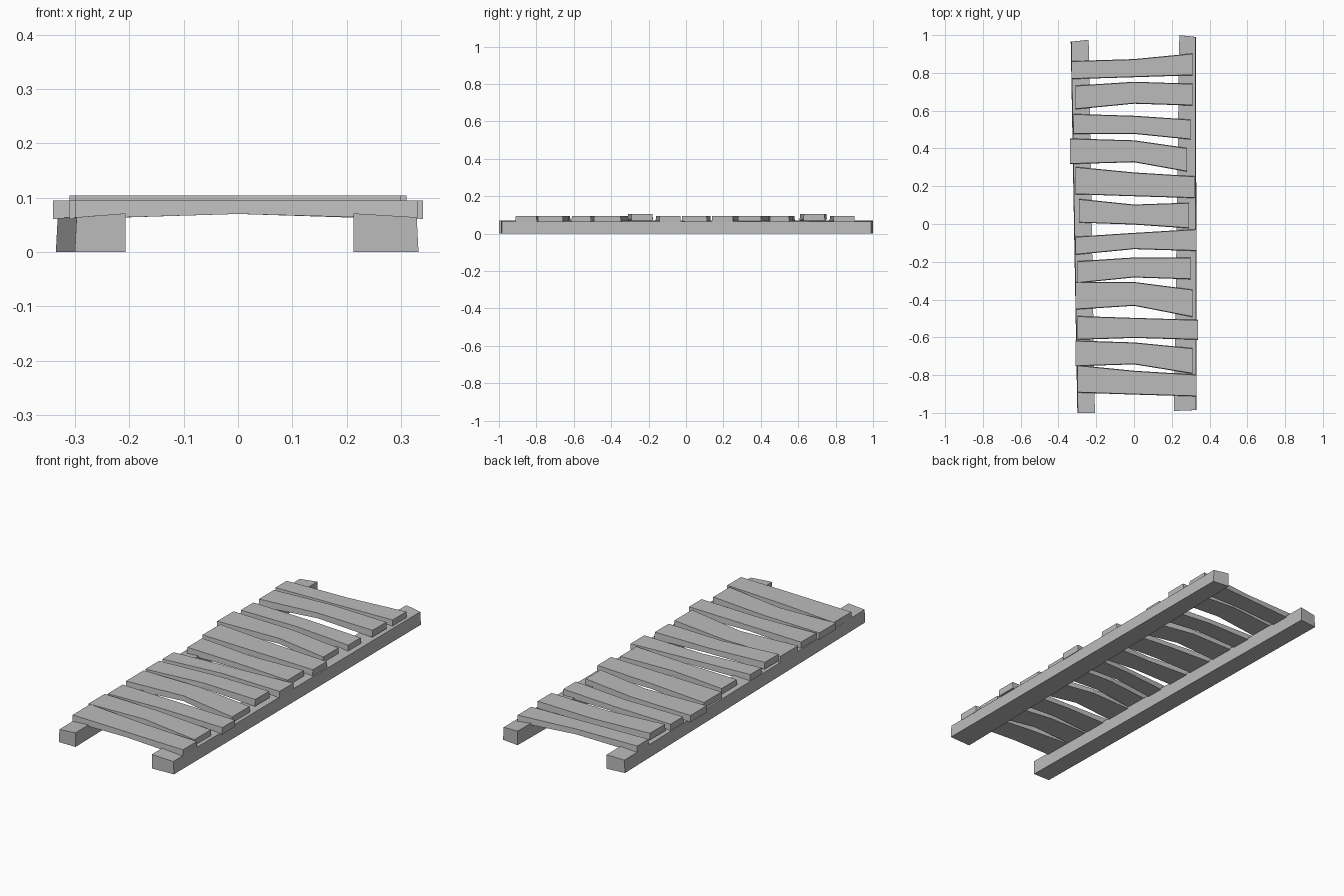
import bpy
import bmesh
from mathutils import Vector

default_cube = bpy.data.objects.get("Cube")
if default_cube:
    bpy.data.objects.remove(default_cube, do_unlink=True)

# One plain colour for all the timber
timber = bpy.data.materials.new("plain_grey")
timber.use_nodes = True
grey = (0.5, 0.5, 0.5, 1)
timber.diffuse_color = grey
timber.node_tree.nodes["Principled BSDF"].inputs["Base Color"].default_value = grey


def loft(name, sections):
    """Join four-cornered sections into one closed, flat-faced beam."""
    bm = bmesh.new()
    rings = [[bm.verts.new(Vector(corner)) for corner in section] for section in sections]
    for ring, following in zip(rings, rings[1:]):
        for i in range(4):
            j = (i + 1) % 4
            bm.faces.new((ring[i], ring[j], following[j], following[i]))
    bm.faces.new(rings[0])
    bm.faces.new(rings[-1])
    bmesh.ops.recalc_face_normals(bm, faces=bm.faces)
    mesh = bpy.data.meshes.new(name)
    bm.to_mesh(mesh)
    bm.free()
    mesh.materials.append(timber)
    beam = bpy.data.objects.new(name, mesh)
    bpy.context.collection.objects.link(beam)
    return beam


def rail_section(outer, inner, y_outer, y_inner):
    """Rail end: the top slopes down slightly towards the outside."""
    return [(outer, y_outer, 0), (inner, y_inner, 0),
            (inner, y_inner, 0.071), (outer * 0.99, y_outer, 0.064)]


def plank_section(x, front, back, top, thickness):
    """Plank cut: the underside is a touch wider than the top."""
    flare = 0.003
    return [(x, front - flare, top - thickness), (x, back + flare, top - thickness),
            (x, back, top), (x, front, top)]


# Two long rails, each slightly skewed
loft("right_rail", [rail_section(-0.30, -0.207, -1, -1),
                    rail_section(-0.335, -0.24, 0.965, 0.975)])
loft("left_rail", [rail_section(0.332, 0.212, -0.985, -0.99),
                   rail_section(0.328, 0.24, 0.99, 1)])

# Crooked planks, back to front, in hundredths:
# end positions, then front and back edges at right end, middle and left end
planks = [
    (-33, 31, (77, 86), (78, 87), (79, 90)),
    (-31, 31, (61, 73), (64, 75), (63, 74)),
    (-32, 30, (48, 58), (48, 57), (45, 55)),
    (-34, 28, (32, 45), (33, 44), (28, 40)),
    (-31, 32, (16, 30), (15, 27), (14, 25)),
    (-29, 29, (1, 13), (0, 10), (-2, 11)),
    (-31, 33, (-16, -7), (-13, -5), (-14, -3)),
    (-30, 30, (-31, -20), (-28, -18), (-29, -18)),
    (-31, 31, (-45, -31), (-43, -31), (-49, -35)),
    (-30, 34, (-61, -49), (-60, -50), (-61, -51)),
    (-31, 31, (-75, -62), (-74, -63), (-79, -66)),
    (-30, 33, (-89, -75), (-90, -78), (-91, -80)),
]
raised = {2, 8}

for number, (right, left, *edges) in enumerate(planks, start=1):
    top = 0.104 if number in raised else 0.095
    sections = []
    for x, (front, back) in zip((right, 0, left), edges):
        thickness = 0.034 if x else 0.025
        sections.append(plank_section(x / 100, front / 100, back / 100, top, thickness))
    loft(f"plank_{number}", sections)
